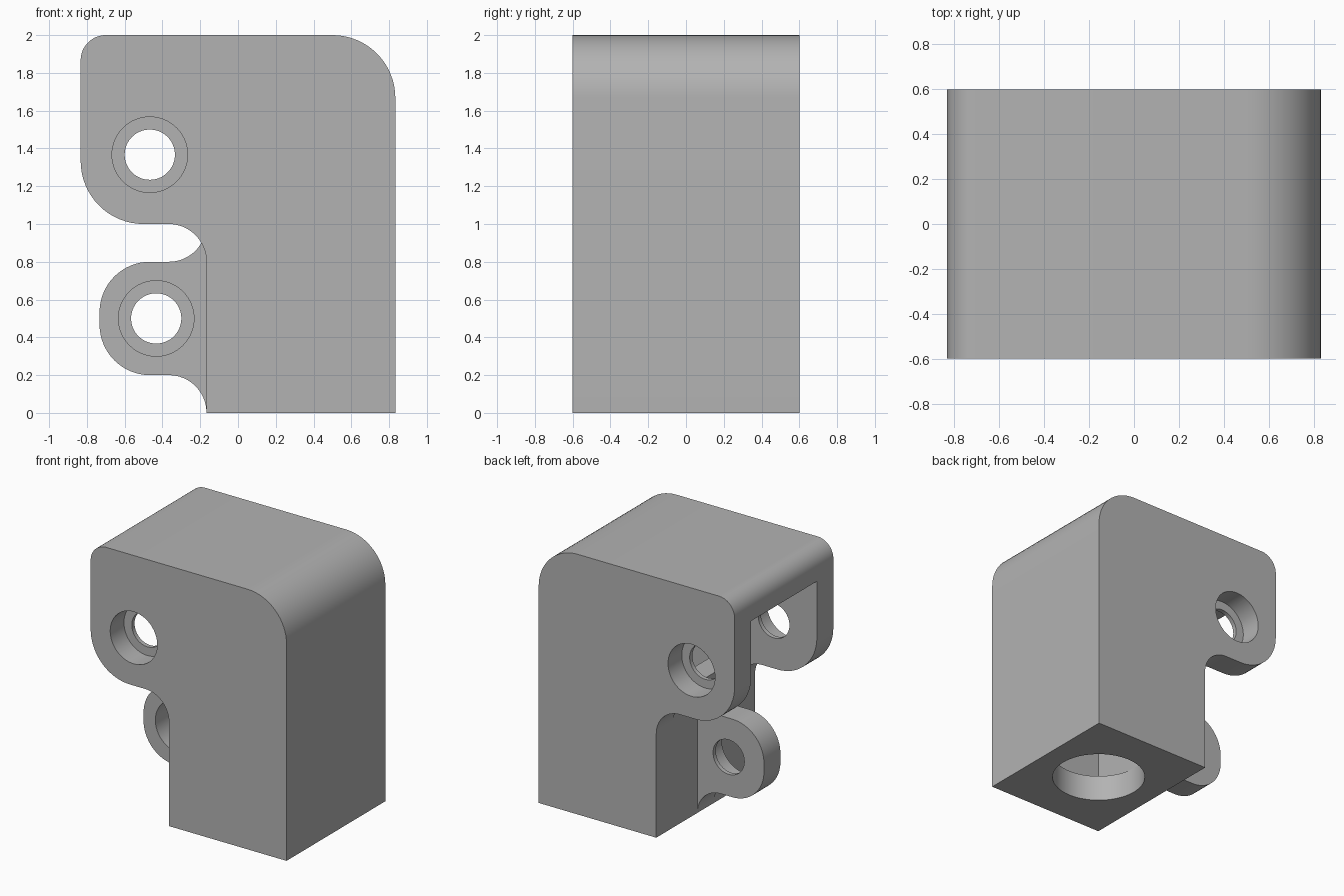
import bpy, bmesh, math
from mathutils import Vector, Matrix

cube = bpy.data.objects.get("Cube")
if cube:
    bpy.data.objects.remove(cube, do_unlink=True)

grey = bpy.data.materials.new("plain_grey")
grey.use_nodes = True
grey.diffuse_color = (0.45, 0.45, 0.45, 1)
grey.node_tree.nodes["Principled BSDF"].inputs["Base Color"].default_value = grey.diffuse_color


def add_object(name, bm):
    bmesh.ops.recalc_face_normals(bm, faces=bm.faces)
    mesh = bpy.data.meshes.new(name)
    bm.to_mesh(mesh)
    bm.free()
    mesh.materials.append(grey)
    obj = bpy.data.objects.new(name, mesh)
    bpy.context.collection.objects.link(obj)
    return obj


def rounded(corners, steps=16):
    """Outline in x, z with right-angled corners rounded by their radius."""
    points = []
    for i, (x, z, r) in enumerate(corners):
        c = Vector((x, z))
        if r == 0:
            points.append(c)
            continue
        a = (Vector(corners[i - 1][:2]) - c).normalized() * r
        b = (Vector(corners[(i + 1) % len(corners)][:2]) - c).normalized() * r
        for k in range(steps + 1):
            t = math.pi / 2 * k / steps
            points.append(c + a * (1 - math.sin(t)) + b * (1 - math.cos(t)))
    return points


def extrude(name, corners, y0, y1):
    bm = bmesh.new()
    face = bm.faces.new([bm.verts.new((p.x, y0, p.y)) for p in rounded(corners)])
    new = bmesh.ops.extrude_face_region(bm, geom=[face])["geom"]
    verts = [v for v in new if isinstance(v, bmesh.types.BMVert)]
    bmesh.ops.translate(bm, verts=verts, vec=(0, y1 - y0, 0))
    return add_object(name, bm)


def box(name, x0, x1, y0, y1, z0, z1):
    return extrude(name, [(x0, z0, 0), (x1, z0, 0), (x1, z1, 0), (x0, z1, 0)], y0, y1)


def cylinder(name, center, radius, depth, axis):
    bm = bmesh.new()
    turn = Matrix.Rotation(math.pi / 2, 4, "X") if axis == "Y" else Matrix()
    bmesh.ops.create_cone(bm, cap_ends=True, segments=64, radius1=radius, radius2=radius,
                          depth=depth, matrix=Matrix.Translation(center) @ turn)
    return add_object(name, bm)


def select(obj):
    bpy.ops.object.select_all(action="DESELECT")
    obj.select_set(True)
    bpy.context.view_layer.objects.active = obj


def cut(obj, cutter):
    cutter.hide_render = True
    mod = obj.modifiers.new("cut", "BOOLEAN")
    mod.operation, mod.solver, mod.object = "DIFFERENCE", "EXACT", cutter
    select(obj)
    bpy.ops.object.modifier_apply(modifier=mod.name)
    bpy.data.objects.remove(cutter, do_unlink=True)


# Main housing with two upper cheeks
housing = extrude("housing", [(-.833, 2, .133), (.833, 2, .333), (.833, 0, 0),
                              (-.167, 0, 0), (-.167, 1, .2), (-.833, 1, .333)], -.6, .6)
# Inner cavity, and the slot that parts the cheeks under the top lip
cut(housing, box("cavity_cutter", 0, .667, -.4, .4, .2, 1.767))
cut(housing, box("slot_cutter", -1, .1, -.4, .4, 1, 1.767))
# Clear the corner fillet between the cheeks
cut(housing, box("fillet_cutter", -1, -.167, -.4, .4, .7, 1.1))
# Round opening in the floor
cut(housing, cylinder("floor_hole_cutter", (.333, 0, 0), .333, .6, "Z"))
# Counterbored cheek holes
cut(housing, cylinder("cheek_hole_cutter", (-.467, 0, 1.367), .133, 2, "Y"))
for side in (-1, 1):
    cut(housing, cylinder("cheek_bore_cutter", (-.467, side * .633, 1.367), .2, .4, "Y"))

# Lower central lug, counterbored from the front
lug = extrude("lower_lug", [(-.12, 1, 0), (-.167, 1, 0), (-.167, .8, .199), (-.733, .8, .267),
                            (-.733, .2, .267), (-.167, .2, .199), (-.167, 0, 0), (-.12, 0, 0)], -.1, .1)
cut(lug, cylinder("lug_hole_cutter", (-.433, 0, .5), .133, 1, "Y"))
cut(lug, cylinder("lug_bore_cutter", (-.433, -.133, .5), .2, .4, "Y"))

for part in (housing, lug):
    select(part)
    bpy.ops.object.shade_smooth_by_angle(angle=math.radians(30))
